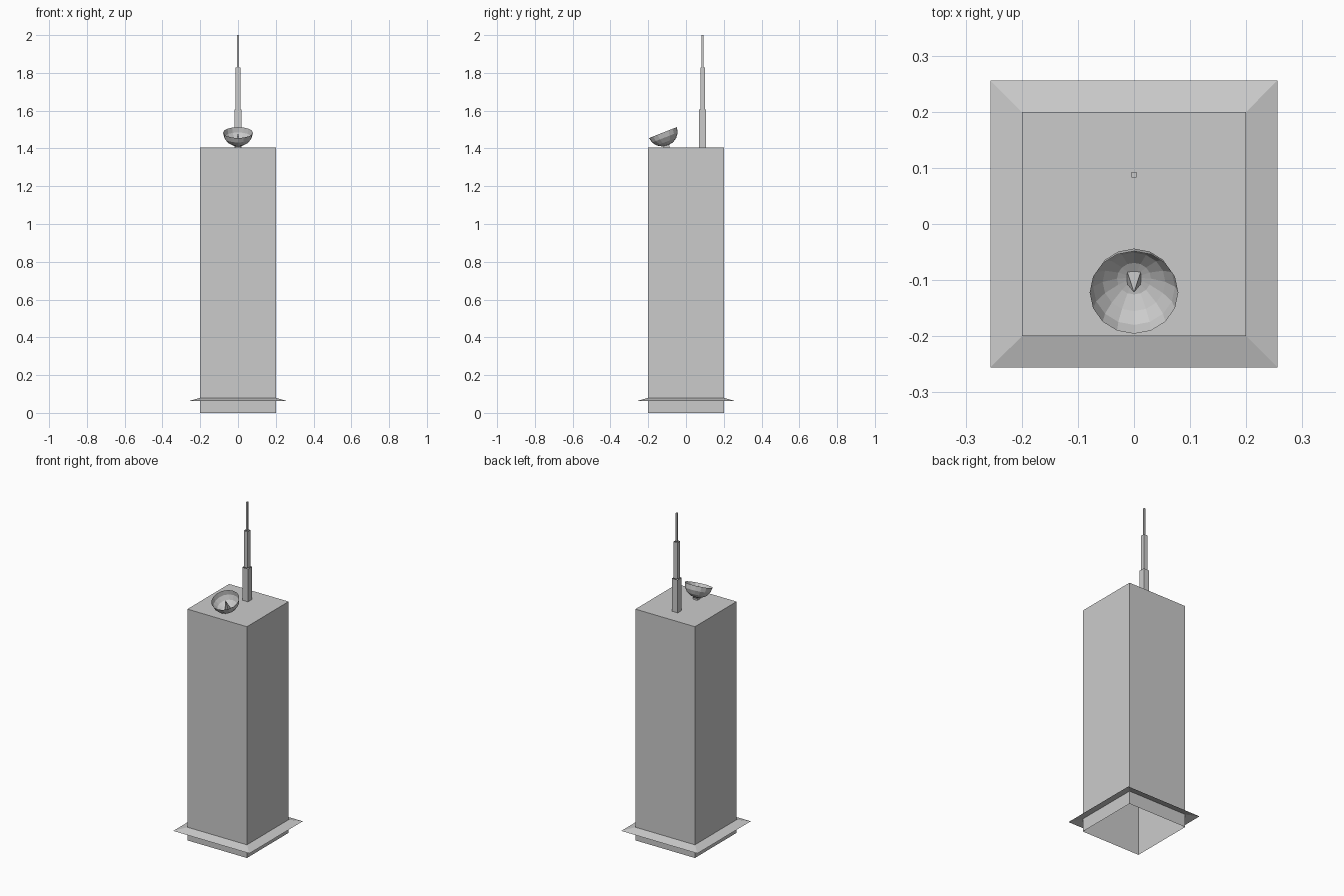
import bpy, bmesh, math
from mathutils import Matrix, Vector

if "Cube" in bpy.data.objects:
    bpy.data.objects.remove(bpy.data.objects["Cube"])

grey = bpy.data.materials.new("plain grey")
grey.diffuse_color = (0.6, 0.6, 0.6, 1)
grey.use_nodes = True
grey.node_tree.nodes["Principled BSDF"].inputs["Base Color"].default_value = grey.diffuse_color


def finish(name, bm):
    mesh = bpy.data.meshes.new(name)
    bm.to_mesh(mesh)
    bm.free()
    mesh.materials.append(grey)
    obj = bpy.data.objects.new(name, mesh)
    bpy.context.collection.objects.link(obj)
    return obj


def square_tube(name, half0, half1, z0, z1, centre=(0, 0), cap=False):
    """Four-sided shell between two squares, optionally closed on top."""
    bm = bmesh.new()
    corners = [(-1, -1), (1, -1), (1, 1), (-1, 1)]
    low, high = [[bm.verts.new((centre[0] + h * x, centre[1] + h * y, z))
                  for x, y in corners] for h, z in ((half0, z0), (half1, z1))]
    for i in range(4):
        j = (i + 1) % 4
        bm.faces.new((low[i], low[j], high[j], high[i]))
    if cap:
        bm.faces.new(high)
    return finish(name, bm)


ROOF = 1.405

# Tower shell, open underneath, with a sloping awning around its foot
square_tube("tower", 0.2, 0.2, 0, ROOF, cap=True)
square_tube("awning", 0.256, 0.2, 0.064, 0.08)

# Telescoping mast in three square tubes
mast = (0, 0.088)
square_tube("mast_lower", 0.019, 0.019, ROOF, 1.605, mast)
square_tube("mast_middle", 0.0125, 0.0125, 1.605, 1.828, mast)
square_tube("mast_tip", 0.0048, 0.0048, 1.828, 2.0, mast, cap=True)

# Dish frame: origin at the rim centre, local z along the dish axis
frame = Matrix.Translation((0, -0.122, 1.484)) @ Matrix.Rotation(math.radians(21.4), 4, 'X')
RADIUS, DEPTH, SIDES, RINGS = 0.079, 0.073, 16, 4

# Dish bowl
bm = bmesh.new()
rings = []
for k in range(RINGS):
    a = math.pi / 2 * k / RINGS
    rings.append([bm.verts.new((RADIUS * math.cos(a) * math.cos(2 * math.pi * i / SIDES),
                                RADIUS * math.cos(a) * math.sin(2 * math.pi * i / SIDES),
                                -DEPTH * math.sin(a))) for i in range(SIDES)])
pole = bm.verts.new((0, 0, -DEPTH))
for i in range(SIDES):
    j = (i + 1) % SIDES
    for upper, lower in zip(rings, rings[1:]):
        bm.faces.new((upper[i], lower[i], lower[j], upper[j]))
    bm.faces.new((rings[-1][i], pole, rings[-1][j]))
finish("dish", bm).matrix_world = frame

# Pointed receiver in the bowl
bm = bmesh.new()
h = 0.0125
base = [bm.verts.new((x * h, y * h, -DEPTH)) for x, y in ((-1, -1), (1, -1), (1, 1), (-1, 1))]
tip = bm.verts.new((0, 0, 0))
for i in range(4):
    bm.faces.new((base[i], base[(i + 1) % 4], tip))
finish("receiver", bm).matrix_world = frame

# Short stand under the dish
square_tube("dish_stand", 0.015, 0.015, ROOF, 1.416, (0, -0.103))
